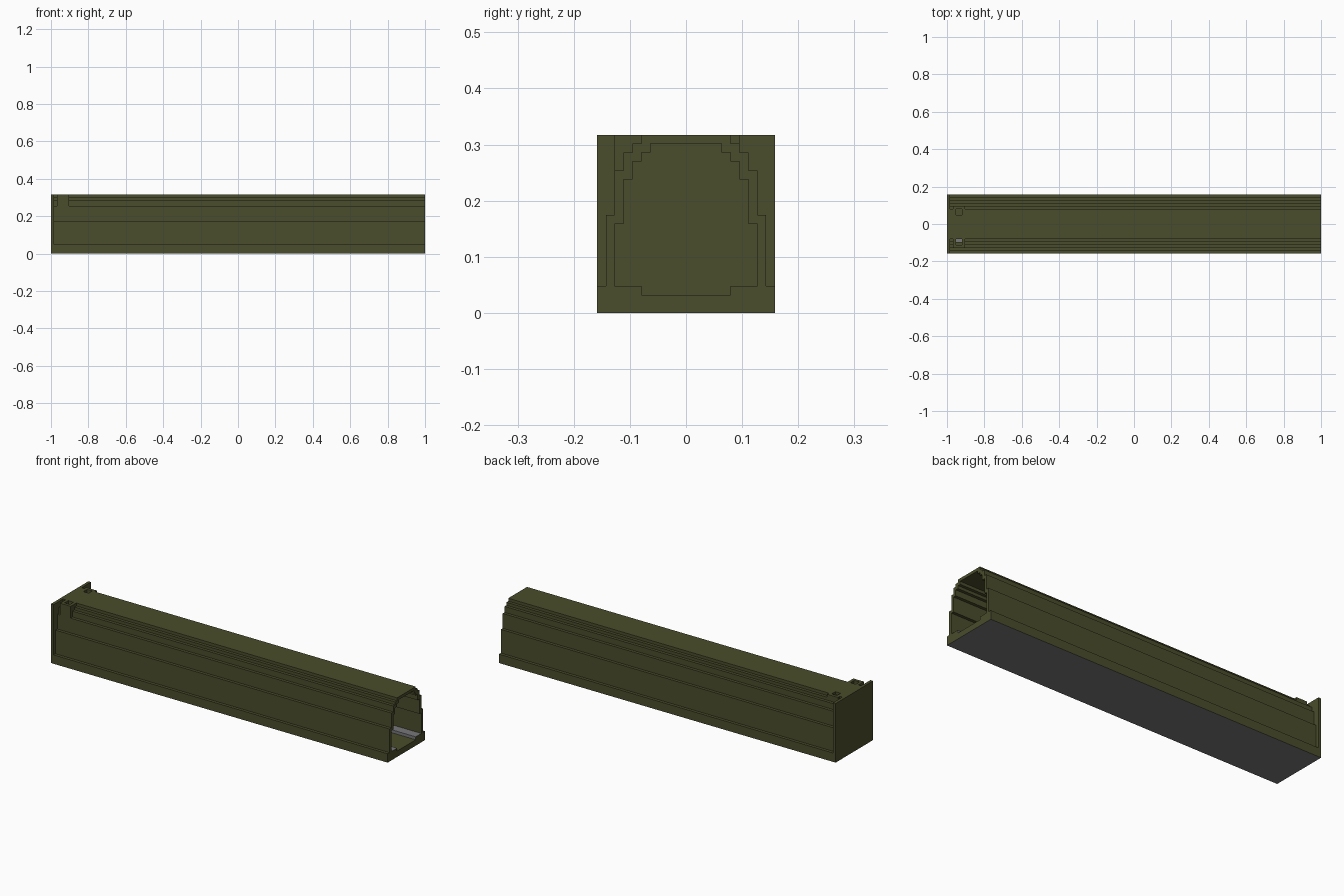
import bpy, bmesh

cube = bpy.data.objects.get("Cube")
if cube:
    bpy.data.objects.remove(cube, do_unlink=True)

U = 2 / 126          # one grid step; the body is 126 x 20 x 20 steps


def material(name, rgb):
    m = bpy.data.materials.new(name)
    m.use_nodes = True
    col = (*rgb, 1)
    m.diffuse_color = col
    bsdf = m.node_tree.nodes["Principled BSDF"]
    bsdf.inputs["Base Color"].default_value = col
    bsdf.inputs["Roughness"].default_value = 0.8
    return m


OLIVE = material("olive green", (0.070, 0.074, 0.025))
GREY = material("mid grey", (0.185, 0.188, 0.195))


def prism(name, profile, x0, x1):
    """Extrude a (y, z) profile along x; all sizes in grid steps."""
    bm = bmesh.new()
    face = bm.faces.new([bm.verts.new((x0 * U - 1, y * U, z * U)) for y, z in profile])
    ext = bmesh.ops.extrude_face_region(bm, geom=[face])
    verts = [v for v in ext["geom"] if isinstance(v, bmesh.types.BMVert)]
    bmesh.ops.translate(bm, verts=verts, vec=((x1 - x0) * U, 0, 0))
    bmesh.ops.recalc_face_normals(bm, faces=bm.faces)
    me = bpy.data.meshes.new(name)
    bm.to_mesh(me)
    bm.free()
    me.materials.append(OLIVE)
    me.materials.append(GREY)
    ob = bpy.data.objects.new(name, me)
    bpy.context.collection.objects.link(ob)
    return ob


def box(name, x0, x1, y0, y1, z0, z1):
    return prism(name, [(y0, z0), (y1, z0), (y1, z1), (y0, z1)], x0, x1)


def stepped(steps, bottom):
    """Symmetric stepped outline from (half width, top height) pairs."""
    half, z = [], bottom
    for w, top in steps:
        half += [(w, z), (w, top)]
        z = top
    return half + [(-y, z) for y, z in reversed(half)]


def combine(target, tool, operation):
    mod = target.modifiers.new(operation.lower(), 'BOOLEAN')
    mod.operation = operation
    mod.solver = 'EXACT'
    mod.object = tool
    tool.hide_render = True
    bpy.context.view_layer.objects.active = target
    bpy.ops.object.modifier_apply(modifier=mod.name)
    bpy.data.objects.remove(tool, do_unlink=True)


# Stepped tunnel body
shell = prism("tunnel_shell", stepped(
    [(10, 3), (9, 11), (8, 16), (7, 18), (6, 19), (5, 20)], 0), 1, 126)

# Vent housings near the closed end
combine(shell, box("front_housing", 2, 6, -8, -4.5, 15.5, 20), 'UNION')
combine(shell, box("back_housing", 2, 6, 4.5, 6, 18.5, 20), 'UNION')

# Hollow interior with a lowered floor channel
combine(shell, prism("interior_cutter", stepped(
    [(5, 3), (8, 10), (7, 15), (6, 17), (5, 18), (4, 19)], 2), 0, 127), 'DIFFERENCE')

# Vent holes
combine(shell, box("front_vent_cutter", 3, 5, -7, -5, 18, 21), 'DIFFERENCE')
combine(shell, box("front_shaft_cutter", 3, 5, -6, -5, 16.5, 18.5), 'DIFFERENCE')
combine(shell, box("back_vent_cutter", 3, 5, 3, 5, 17.5, 21), 'DIFFERENCE')

# Closed end
plate = box("end_plate", 0, 1, -10, 10, 0, 20)

# Grey underside and interior ledges
for ob in (shell, plate):
    for p in ob.data.polygons:
        y, z = p.center.y / U, p.center.z / U
        n = p.normal
        underside = n.z < -0.9 and z < 0.1
        ledge_top = n.z > 0.9 and abs(z - 3) < 0.1 and abs(y) < 8
        ledge_side = abs(n.y) > 0.9 and 2 < z < 3 and abs(y) < 6
        p.material_index = int(underside or ledge_top or ledge_side)
        p.use_smooth = False
